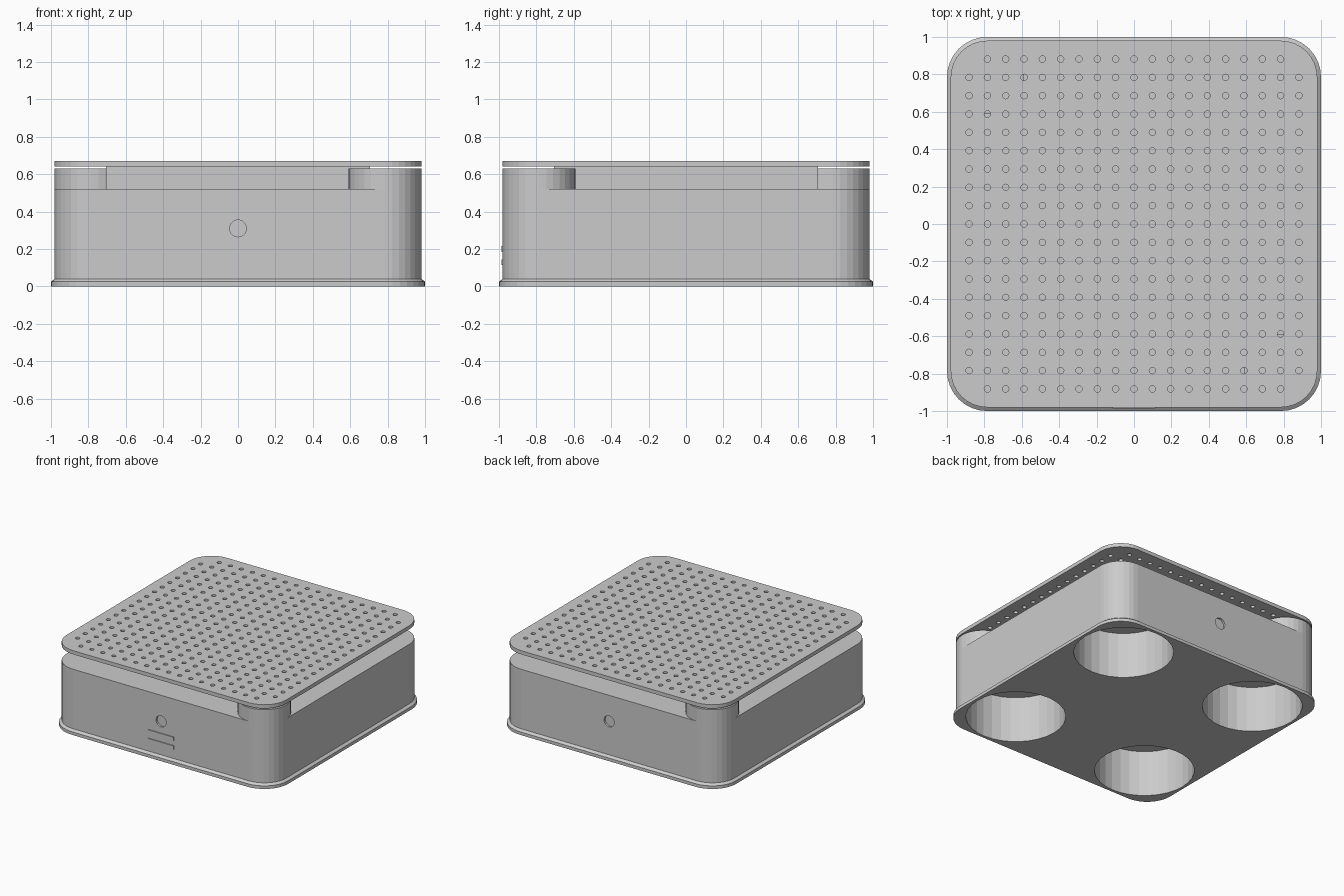
import bpy, bmesh
from math import sin, cos, pi
from mathutils import Matrix

if "Cube" in bpy.data.objects:
    bpy.data.objects.remove(bpy.data.objects["Cube"])


def rounded_square(half, radius, seg=8):
    """Outline points of a square with round corners."""
    pts = []
    c = half - radius
    for k, (sx, sy) in enumerate([(1, 1), (-1, 1), (-1, -1), (1, -1)]):
        for i in range(seg + 1):
            a = pi / 2 * (k + i / seg)
            pts.append((sx * c + radius * cos(a), sy * c + radius * sin(a)))
    return pts


def circle(x, y, r, n):
    return [(x + r * cos(2 * pi * i / n), y + r * sin(2 * pi * i / n)) for i in range(n)]


def finish(bm, name):
    bmesh.ops.recalc_face_normals(bm, faces=bm.faces)
    me = bpy.data.meshes.new(name)
    bm.to_mesh(me)
    bm.free()
    ob = bpy.data.objects.new(name, me)
    bpy.context.collection.objects.link(ob)
    return ob


def loft(name, levels):
    """Stack rounded squares given as (half size, corner radius, z)."""
    bm = bmesh.new()
    rings = [[bm.verts.new((x, y, z)) for x, y in rounded_square(h, r)] for h, r, z in levels]
    for a, b in zip(rings, rings[1:]):
        for i in range(len(a)):
            j = (i + 1) % len(a)
            bm.faces.new((a[i], a[j], b[j], b[i]))
    bm.faces.new(rings[0][::-1])
    bm.faces.new(rings[-1])
    return finish(bm, name)


def add_cylinder(bm, loc, r, depth, n, rot=None):
    m = Matrix.Translation(loc) @ (rot or Matrix())
    bmesh.ops.create_cone(bm, cap_ends=True, segments=n, radius1=r, radius2=r,
                          depth=depth, matrix=m)


def add_box(bm, loc, size):
    m = Matrix.Translation(loc) @ Matrix.Diagonal((*size, 1))
    bmesh.ops.create_cube(bm, size=1, matrix=m)


# body with a chamfered foot flange
body = loft("body", [(1.0, 0.215, 0), (1.0, 0.215, 0.025), (0.98, 0.195, 0.04),
                     (0.98, 0.195, 0.52)])

# four wells in the underside, round recesses in front and back
bm = bmesh.new()
for sx in (-1, 1):
    for sy in (-1, 1):
        add_cylinder(bm, (sx * 0.613, sy * 0.613, 0.135), 0.365, 0.47, 32)
turn = Matrix.Rotation(pi / 2, 4, 'X')
for sy in (-1, 1):
    add_cylinder(bm, (0, sy * 0.99, 0.31), 0.045, 0.05, 24, turn)
cutter = finish(bm, "well_cutter")
cutter.hide_render = True
cutter.hide_set(True)
mod = body.modifiers.new("wells", 'BOOLEAN')
mod.object = cutter
mod.operation = 'DIFFERENCE'
mod.solver = 'EXACT'

# block carrying the plate
bm = bmesh.new()
add_box(bm, (0, 0, 0.58), (1.41, 1.41, 0.12))
finish(bm, "centre_block")

# stop posts on two opposite corners, just short of the plate
for s, label in ((1, "front_right_post"), (-1, "back_left_post")):
    bm = bmesh.new()
    add_cylinder(bm, (s * 0.785, -s * 0.785, 0.575), 0.195, 0.11, 32)
    finish(bm, label)

# small raised bars on the front
bm = bmesh.new()
for z in (0.13, 0.20):
    add_box(bm, (0, -0.98, z), (0.23, 0.014, 0.03))
finish(bm, "front_bars")

# perforated top plate: filled outline with a grid of holes, corners left out
cu = bpy.data.curves.new("top_plate", 'CURVE')
cu.dimensions = '2D'
cu.fill_mode = 'BOTH'
cu.extrude = 0.015
outlines = [rounded_square(0.98, 0.195)]
for i in range(-9, 10):
    for j in range(-9, 10):
        if abs(i) + abs(j) < 18:
            outlines.append(circle(i * 0.098, j * 0.098, 0.017, 12))
for pts in outlines:
    sp = cu.splines.new('POLY')
    sp.points.add(len(pts) - 1)
    for p, (x, y) in zip(sp.points, pts):
        p.co = (x, y, 0, 1)
    sp.use_cyclic_u = True
    sp.use_smooth = False
plate = bpy.data.objects.new("top_plate", cu)
plate.location.z = 0.655
bpy.context.collection.objects.link(plate)
bpy.context.view_layer.objects.active = plate
plate.select_set(True)
bpy.ops.object.convert(target='MESH')
